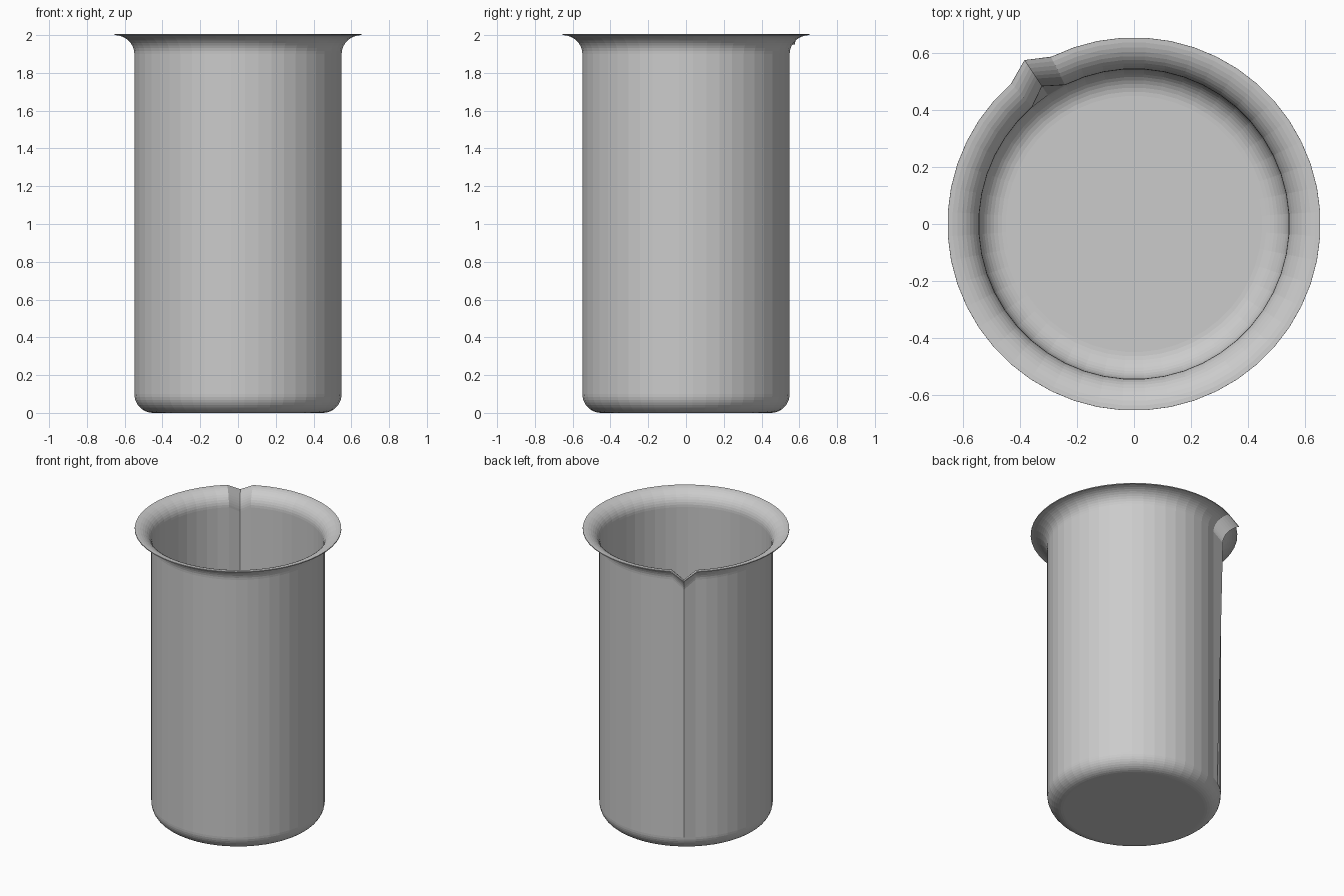
import bpy, bmesh
from math import sin, cos, pi

if "Cube" in bpy.data.objects:
    bpy.data.objects.remove(bpy.data.objects["Cube"])

SIDES = 48
STEPS = 10
SPOUT = 16                      # index of the meridian pulled out as spout
OFFSET = pi / SIDES
WALL = 0.006

# Outer profile: rounded base corner, straight wall, flared rim
base = [(0.45 + 0.1 * sin(a), 0.1 - 0.1 * cos(a))
        for a in (pi / 2 * i / STEPS for i in range(STEPS + 1))]
rim = [(0.655 - 0.105 * cos(a), 1.9 + 0.1 * sin(a))
       for a in (pi / 2 * i / STEPS for i in range(STEPS + 1))]

bm = bmesh.new()
rings = []
for k, (r, z) in enumerate(base + rim):
    ring = []
    for i in range(SIDES):
        a = OFFSET + 2 * pi * i / SIDES
        rr, zz = r, z
        # Pouring lip: shift this meridian of the flare outward and down
        if i == SPOUT and k >= len(base):
            rr, zz = r + 0.037, z - 0.05
        ring.append(bm.verts.new((rr * cos(a), rr * sin(a), zz)))
    rings.append(ring)

# Base disc and side walls
bm.faces.new(list(reversed(rings[0])))
for lo, hi in zip(rings, rings[1:]):
    for i in range(SIDES):
        j = (i + 1) % SIDES
        bm.faces.new((lo[i], lo[j], hi[j], hi[i]))
bmesh.ops.recalc_face_normals(bm, faces=bm.faces)
bm.normal_update()
# Keep normals facing outward on the open shell
if min(bm.faces, key=lambda f: f.calc_center_median().z).normal.z > 0:
    bmesh.ops.reverse_faces(bm, faces=bm.faces)

mesh = bpy.data.meshes.new("beaker")
bm.to_mesh(mesh)
bm.free()
beaker = bpy.data.objects.new("beaker", mesh)
bpy.context.collection.objects.link(beaker)

# Thin glass wall, growing inward
solid = beaker.modifiers.new("wall", 'SOLIDIFY')
solid.thickness = WALL
solid.offset = -1
